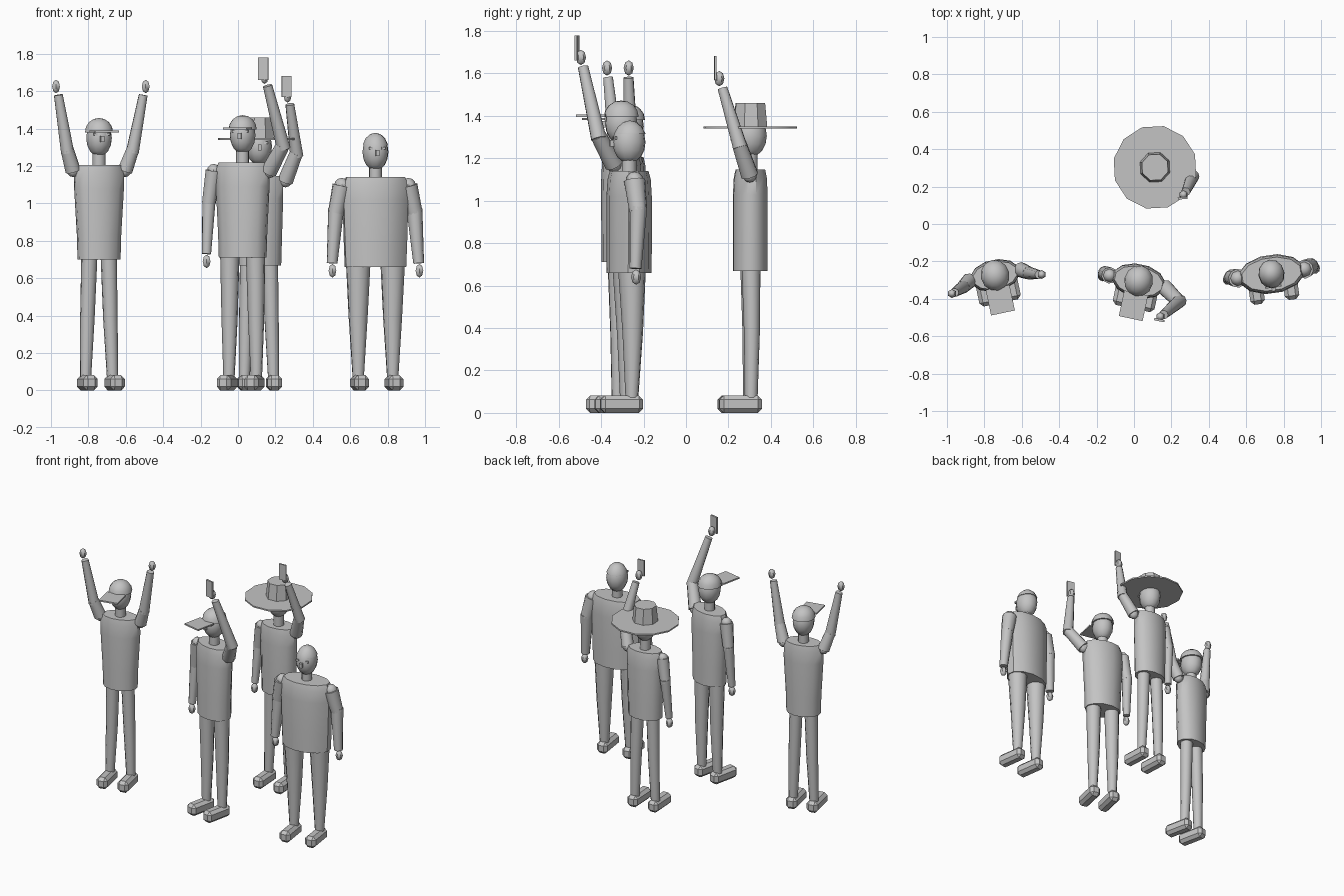
import bpy, bmesh, math
from mathutils import Vector, Matrix

if "Cube" in bpy.data.objects:
    bpy.data.objects.remove(bpy.data.objects["Cube"])

mat = bpy.data.materials.new("plain grey")
mat.diffuse_color = (0.55, 0.55, 0.55, 1)
mat.use_nodes = True
mat.node_tree.nodes["Principled BSDF"].inputs["Base Color"].default_value = mat.diffuse_color


def finish(name, bm, matrix=Matrix(), smooth=True):
    bmesh.ops.recalc_face_normals(bm, faces=bm.faces)
    bm.transform(matrix)
    me = bpy.data.meshes.new(name)
    bm.to_mesh(me)
    bm.free()
    me.materials.append(mat)
    if smooth:
        for p in me.polygons:
            p.use_smooth = True
        me.set_sharp_from_angle(angle=math.radians(42))
    ob = bpy.data.objects.new(name, me)
    bpy.context.collection.objects.link(ob)
    return ob


def loft(name, rings, n, m=Matrix()):
    """Stack of elliptical rings (x, y, z, rx, ry), capped at both ends."""
    bm = bmesh.new()
    loops = []
    for x, y, z, rx, ry in rings:
        loops.append([bm.verts.new((x + rx * math.cos(2 * math.pi * (i + .5) / n),
                                    y + ry * math.sin(2 * math.pi * (i + .5) / n), z)) for i in range(n)])
    for a, b in zip(loops, loops[1:]):
        for i in range(n):
            bm.faces.new((a[i], a[(i + 1) % n], b[(i + 1) % n], b[i]))
    bm.faces.new(loops[0][::-1])
    bm.faces.new(loops[-1])
    return finish(name, bm, m)


def limb(name, a, b, r1, r2, n=10):
    a, b = Vector(a), Vector(b)
    d = b - a
    bm = bmesh.new()
    bmesh.ops.create_cone(bm, cap_ends=True, segments=n, radius1=r1, radius2=r2, depth=d.length)
    m = Matrix.Translation((a + b) / 2) @ d.to_track_quat('Z', 'Y').to_matrix().to_4x4()
    return finish(name, bm, m)


def ball(name, c, r, m=Matrix(), u=12, v=8, cut=None):
    bm = bmesh.new()
    bmesh.ops.create_uvsphere(bm, u_segments=u, v_segments=v, radius=1)
    if cut is not None:  # keep only the dome above the cut
        g = bm.verts[:] + bm.edges[:] + bm.faces[:]
        bmesh.ops.bisect_plane(bm, geom=g, plane_co=(0, 0, cut), plane_no=(0, 0, 1), clear_inner=True)
        bmesh.ops.holes_fill(bm, edges=[e for e in bm.edges if e.is_boundary])
    return finish(name, bm, m @ Matrix.Translation(c) @ Matrix.Diagonal((*r, 1)))


def box(name, c, s, m=Matrix(), bevel=0):
    bm = bmesh.new()
    bmesh.ops.create_cube(bm, size=1, matrix=Matrix.Diagonal((*s, 1)))
    if bevel:
        bmesh.ops.bevel(bm, geom=bm.edges[:], offset=bevel, segments=1, affect='EDGES')
    return finish(name, bm, m @ Matrix.Translation(c), False)


def arm(shoulder, elbow, wrist, hand, k):
    s, e, w = Vector(shoulder), Vector(elbow), Vector(wrist)
    ball("shoulder", s, (.036 * k,) * 3, u=8, v=6)
    limb("upper_arm", s, e, .044 * k, .037 * k)
    limb("forearm", e - (w - e).normalized() * .02, w, .037 * k, .025 * k)
    ball("hand", hand, (.024, .024, .036), u=6, v=4)


def body(x, y, rot, z0, z1, wb, wt, dep, hip, foot, leg_r, hz):
    m = Matrix.Translation((x, y, 0)) @ Matrix.Rotation(math.radians(rot), 4, 'Z')
    h = z1 - z0
    # torso and neck
    loft("torso", [(0, 0, z0, wb, dep), (0, 0, z0 + .25 * h, wb * 1.03, dep),
                   (0, 0, z0 + .75 * h, wt, dep), (0, 0, z1 - .04, wt, dep * .95),
                   (0, 0, z1, wt * .9, dep * .85)], 12, m)
    loft("neck", [(0, 0, z1 - .02, .035, .035), (0, 0, hz - .05, .035, .035)], 10, m)
    # head and face
    ball("head", (0, 0, hz), (.07, .078, .1), m)
    box("nose", (0, -.082, hz - .005), (.02, .02, .032), m)
    for sx in (-1, 1):
        box("eye", (sx * .034, -.068, hz + .02), (.02, .009, .014), m)
        # legs and shoes
        loft("leg", [(sx * foot, 0, .06, .03, .03),
                     (sx * (foot + hip) / 2, .004, .38, (leg_r + .03) / 2 + .002, (leg_r + .03) / 2),
                     (sx * hip, 0, z0 + .05, leg_r, leg_r)], 10, m)
        box("shoe", (sx * foot, -.05, .041), (.078, .2, .082), m, .02)
    return m


def cap(m, hz):
    ball("cap_crown", (0, 0, hz + .035), (.077, .084, .077), m, cut=0)
    box("cap_brim", (0, -.135, hz + .04), (.13, .14, .01), m)


def phone(c, s, rot):
    box("phone", c, s, Matrix.Translation(c) @ Matrix.Rotation(math.radians(rot), 4, 'Z')
        @ Matrix.Translation(-Vector(c)))


# person with cap and both arms raised
m = body(-.743, -.275, 12, .70, 1.205, .117, .136, .085, .052, .074, .044, 1.35)
cap(m, 1.345)
for sx in (-1, 1):
    arm(m @ Vector((sx * .142, 0, 1.175)), m @ Vector((sx * .18, -.025, 1.29)),
        m @ Vector((sx * .232, -.045, 1.58)), m @ Vector((sx * .245, -.047, 1.625)), .95)

# person with cap, one arm raised holding a phone
m = body(.025, -.305, -12, .71, 1.22, .13, .147, .092, .07, .075, .053, 1.365)
cap(m, 1.36)
arm((-.13, -.275, 1.175), (-.156, -.262, 1.0), (-.168, -.28, .73), (-.168, -.283, .69), 1)
arm((.165, -.34, 1.17), (.24, -.415, 1.31), (.158, -.485, 1.63), (.142, -.495, 1.675), 1)
phone((.135, -.514, 1.72), (.056, .012, .118), -12)

# person with wide hat, one arm raised holding a phone
m = body(.112, .303, 3, .668, 1.147, .122, .133, .083, .058, .078, .045, 1.305)
loft("hat_brim", [(0, 0, 1.34, .225, .225), (0, 0, 1.35, .225, .225)], 12, m)
loft("hat_crown", [(0, 0, 1.345, .085, .085), (0, 0, 1.46, .074, .074)], 8, m)
arm((-.022, .295, 1.11), (-.05, .305, .95), (-.065, .285, .69), (-.066, .282, .65), .95)
arm((.253, .30, 1.12), (.312, .25, 1.27), (.277, .172, 1.53), (.265, .157, 1.575), .95)
phone((.26, .138, 1.625), (.052, .011, .112), 3)

# bare-headed broad person with arms down
m = body(.735, -.268, 8, .66, 1.14, .168, .18, .105, .093, .093, .068, 1.275)
ball("hair", (0, .004, 1.28), (.073, .079, .098), m, cut=.35)
arm((.555, -.29, 1.095), (.523, -.285, .95), (.503, -.297, .68), (.505, -.295, .64), 1.15)
arm((.91, -.242, 1.095), (.945, -.225, .95), (.966, -.238, .68), (.97, -.235, .64), 1.15)
